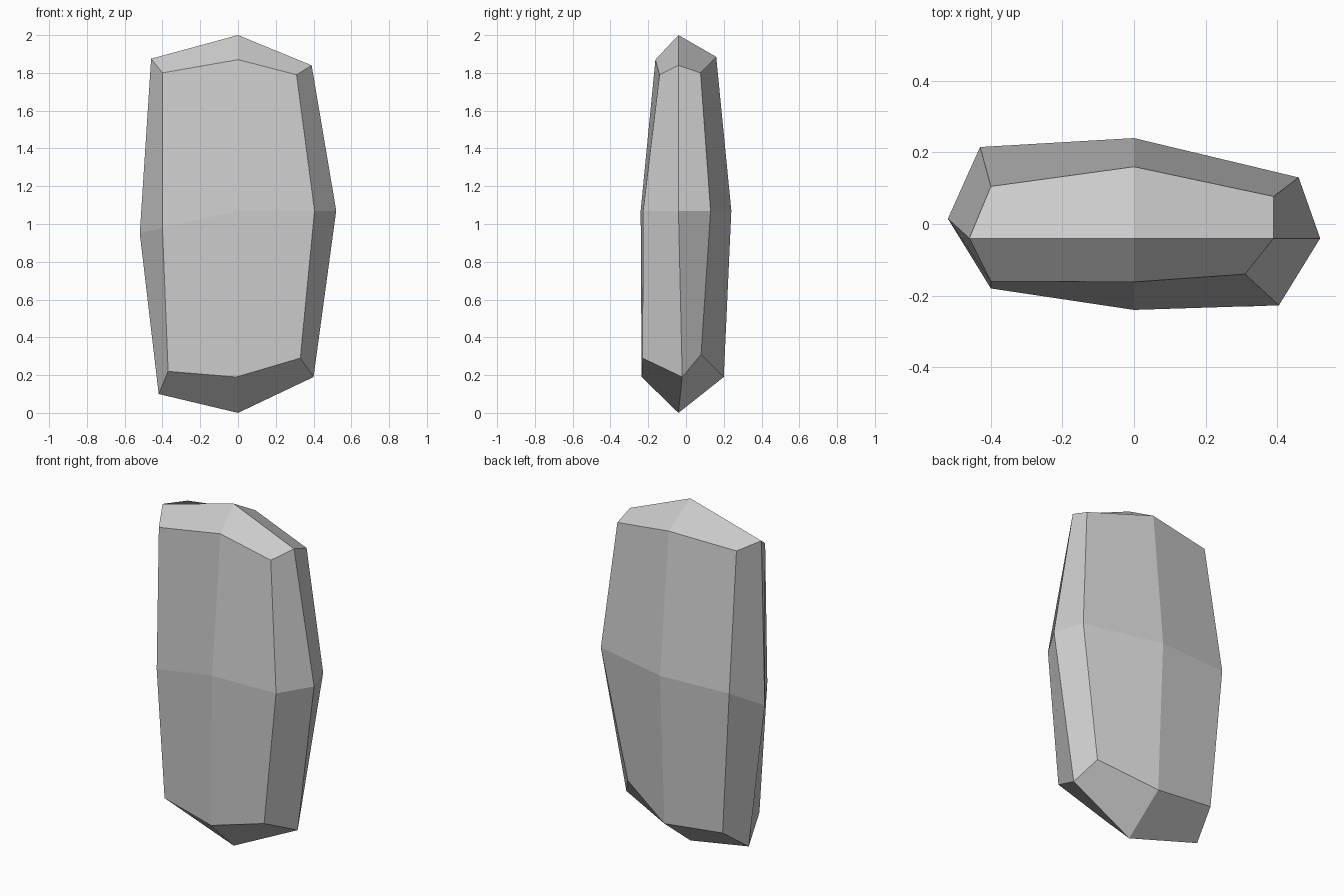
import bpy, bmesh

if "Cube" in bpy.data.objects:
    bpy.data.objects.remove(bpy.data.objects["Cube"])

# Eight-point cross-sections, counter-clockwise from the front left corner
bottom = [(-.37, -.15, .22), (-.01, -.235, .19), (.33, -.23, .29), (.40, -.02, .19),
          (.32, .08, .31), (0, .20, .19), (-.37, .19, .23), (-.42, .02, .10)]
middle = [(-.40, -.18, .98), (0, -.24, 1.07), (.405, -.227, 1.07), (.52, -.04, 1.07),
          (.46, .13, 1.07), (0, .24, 1.07), (-.43, .215, 1.07), (-.52, .015, .95)]
top = [(-.40, -.16, 1.80), (0, -.162, 1.87), (.31, -.14, 1.79), (.39, -.04, 1.84),
       (.39, .077, 1.80), (0, .16, 1.885), (-.40, .105, 1.855), (-.46, -.04, 1.875)]

bm = bmesh.new()
rings = [[bm.verts.new(p) for p in ring] for ring in (bottom, middle, top)]

# Sides: loft between neighbouring cross-sections
for low, high in zip(rings, rings[1:]):
    for i in range(8):
        j = (i + 1) % 8
        bm.faces.new((low[i], low[j], high[j], high[i]))

# Faceted caps: four quads around each pole
for ring, z in ((rings[0], 0), (rings[2], 2)):
    pole = bm.verts.new((0, -.04, z))
    for i in range(0, 8, 2):
        bm.faces.new((ring[i - 1], ring[i], ring[i + 1], pole))

bmesh.ops.recalc_face_normals(bm, faces=bm.faces)
mesh = bpy.data.meshes.new("standing_stone")
bm.to_mesh(mesh)
bm.free()
bpy.context.collection.objects.link(bpy.data.objects.new("standing_stone", mesh))
